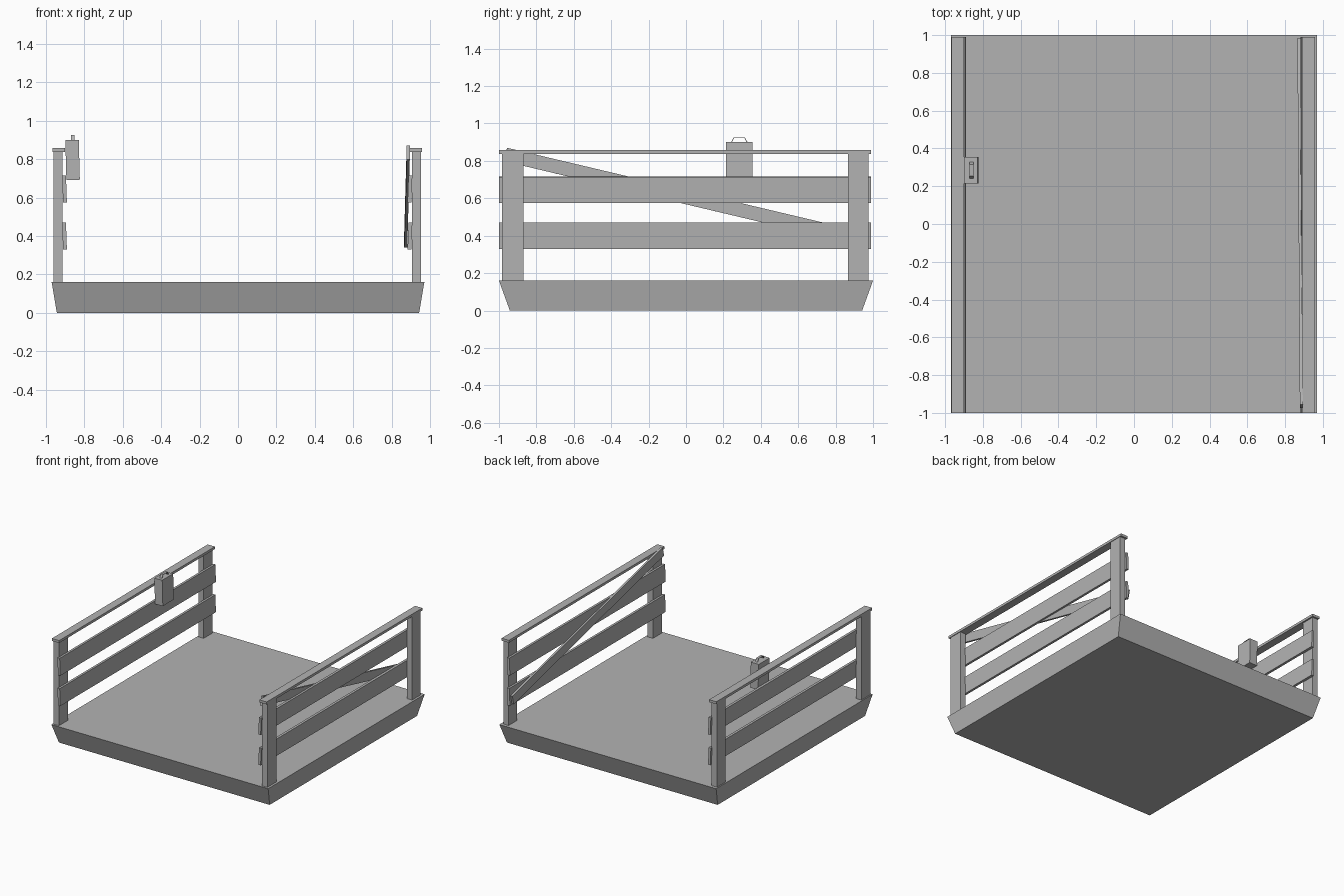
import bpy
import bmesh
from math import radians, atan2, hypot
from mathutils import Matrix, Vector

cube = bpy.data.objects.get("Cube")
if cube:
    bpy.data.objects.remove(cube, do_unlink=True)

GREY = (0.45, 0.45, 0.45, 1)
grey = bpy.data.materials.new("plain grey")
grey.use_nodes = True
grey.diffuse_color = GREY
grey.node_tree.nodes["Principled BSDF"].inputs["Base Color"].default_value = GREY


def add_object(name, bm):
    mesh = bpy.data.meshes.new(name)
    bm.to_mesh(mesh)
    bm.free()
    mesh.materials.append(grey)
    obj = bpy.data.objects.new(name, mesh)
    bpy.context.collection.objects.link(obj)
    return obj


def box(name, xs, ys, zs, turn=Matrix()):
    """Box between the given limits, turned about its own centre."""
    spans = (xs, ys, zs)
    size = [b - a for a, b in spans]
    centre = Vector([(a + b) / 2 for a, b in spans])
    bm = bmesh.new()
    bmesh.ops.create_cube(bm, size=1)
    bm.transform(Matrix.Translation(centre) @ turn @ Matrix.Diagonal((*size, 1)))
    return add_object(name, bm)


# Floor slab, narrower underneath
floor = box("floor", (-0.97, 0.97), (-1, 1), (0, 0.16))
for v in floor.data.vertices:
    if v.co.z < 0.08:
        v.co.x *= 0.972
        v.co.y *= 0.942

# Fences: two posts, a cap rail and two leaning planks on each side
for side, s in (("left", 1), ("right", -1)):
    shift = -0.008 if s > 0 else 0

    def across(a, b):
        return sorted((s * a + shift, s * b + shift))

    for end, ys in (("front", (-0.985, -0.87)), ("back", (0.865, 0.975))):
        box(f"{side}_{end}_post", across(0.913, 0.96), ys, (0.16, 0.838))
    box(f"{side}_top_rail", across(0.9, 0.965), (-1, 0.99), (0.838, 0.858))
    for level, z in (("lower", 0.4), ("upper", 0.645)):
        lean = Matrix.Rotation(radians(2 * s), 4, "Y")
        box(f"{side}_{level}_plank", across(0.893, 0.913), (-1, 0.99),
            (z - 0.07, z + 0.07), lean)

# Diagonal brace across the inside of the left fence
start, end = Vector((0.886, -0.965, 0.834)), Vector((0.873, 0.975, 0.375))
run = end - start
mid = (start + end) / 2
slope = Matrix.Rotation(atan2(run.z, run.y), 4, "X")
swing = Matrix.Rotation(-atan2(run.x, run.y), 4, "Z")
half = hypot(run.y, run.z) / 2
box("left_diagonal_brace", (mid.x - 0.008, mid.x + 0.008),
    (mid.y - half, mid.y + half), (mid.z - 0.037, mid.z + 0.037), swing @ slope)

# Small box hung on the right fence
box("hanging_box", (-0.896, -0.826), (0.215, 0.355), (0.692, 0.9),
    Matrix.Rotation(radians(-1.5), 4, "Y"))

# Thin strap handle on the box
bm = bmesh.new()
arch = [(0.24, 0.898), (0.255, 0.925), (0.315, 0.925), (0.33, 0.898)]
rows = [[bm.verts.new((x, y, z)) for x in (-0.87, -0.85)] for y, z in arch]
for a, b in zip(rows, rows[1:]):
    bm.faces.new((a[0], a[1], b[1], b[0]))
handle = add_object("box_handle", bm)
strap = handle.modifiers.new("strap thickness", "SOLIDIFY")
strap.thickness = 0.004
